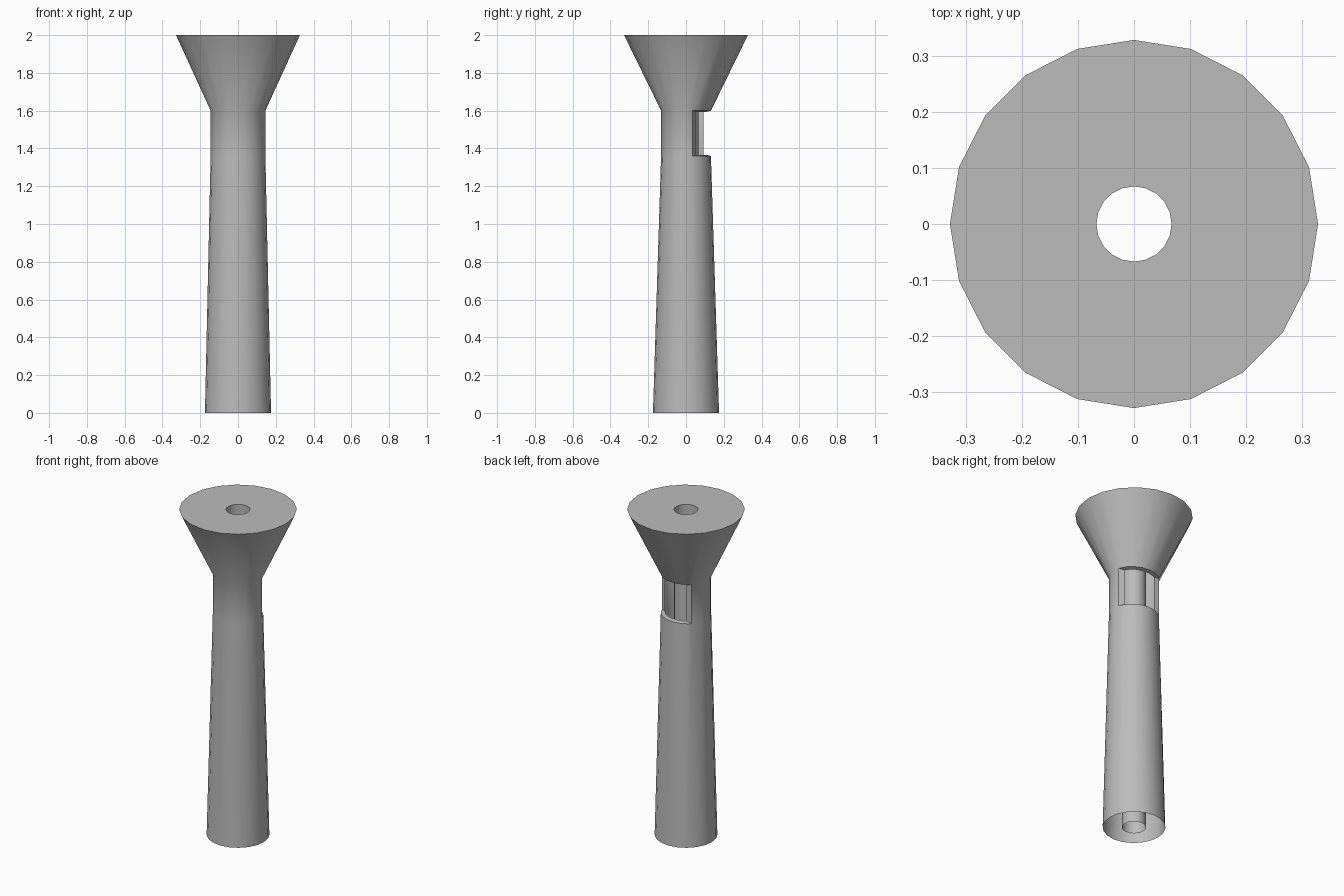
import bpy, bmesh
from math import sin, cos, radians, atan2, hypot

cube = bpy.data.objects.get("Cube")
if cube:
    bpy.data.objects.remove(cube, do_unlink=True)

SIDES = 20
FLOOR, CEILING = 1.36, 1.6
WINDOW = range(1, 8)          # columns left open at the back of the neck
TUBE = 0.067

grey = bpy.data.materials.new("plain_grey")
grey.use_nodes = True
colour = (0.5, 0.5, 0.5, 1)
grey.diffuse_color = colour
grey.node_tree.nodes["Principled BSDF"].inputs["Base Color"].default_value = colour


def ring(bm, rx, ry, z, shift={}):
    angles = [radians(shift.get(i, i * 360 / SIDES)) for i in range(SIDES)]
    return [bm.verts.new((rx * cos(a), ry * sin(a), z)) for a in angles]


def bridge(bm, low, high, skip=()):
    for i in range(SIDES):
        if i not in skip:
            j = (i + 1) % SIDES
            bm.faces.new((low[i], low[j], high[j], high[i]))


def finish(bm, name):
    mesh = bpy.data.meshes.new(name)
    bm.to_mesh(mesh)
    bm.free()
    mesh.materials.append(grey)
    obj = bpy.data.objects.new(name, mesh)
    bpy.context.collection.objects.link(obj)
    bpy.ops.object.select_all(action="DESELECT")
    obj.select_set(True)
    bpy.context.view_layer.objects.active = obj
    bpy.ops.object.shade_smooth_by_angle(angle=radians(32))
    return obj


# Outer shell: tapered shaft, oval neck with an opening, flared head, flat top
bm = bmesh.new()
jambs = {1: 15, 8: 135}
base = ring(bm, 0.175, 0.175, 0)
sill = ring(bm, 0.145, 0.132, FLOOR, jambs)
lintel = ring(bm, 0.145, 0.132, CEILING, jambs)
rim = ring(bm, 0.328, 0.328, 2)
hole = ring(bm, TUBE, TUBE, 2)
bridge(bm, base, sill)
bridge(bm, sill, lintel, WINDOW)
bridge(bm, lintel, rim)
bridge(bm, rim, hole)

# Lip turned inwards around the opening
bm.normal_update()
border = [e for e in bm.edges if e.is_boundary
          and all(FLOOR - 0.01 < v.co.z < CEILING + 0.01 for v in e.verts)]
extruded = bmesh.ops.extrude_edge_only(bm, edges=border)["geom"]
for v in extruded:
    if isinstance(v, bmesh.types.BMVert):
        a = atan2(v.co.y, v.co.x)
        middle = radians(75)
        a = middle + (a - middle) * 0.82
        r = hypot(v.co.x, v.co.y) * 0.82
        dz = 0.006 if v.co.z < 1.5 else -0.006
        v.co = (r * cos(a), r * sin(a), v.co.z + dz)
finish(bm, "outer_shell")

# Open tube running through the whole height
bm = bmesh.new()
bridge(bm, ring(bm, TUBE, TUBE, 0), ring(bm, TUBE, TUBE, 2))
finish(bm, "inner_tube")
